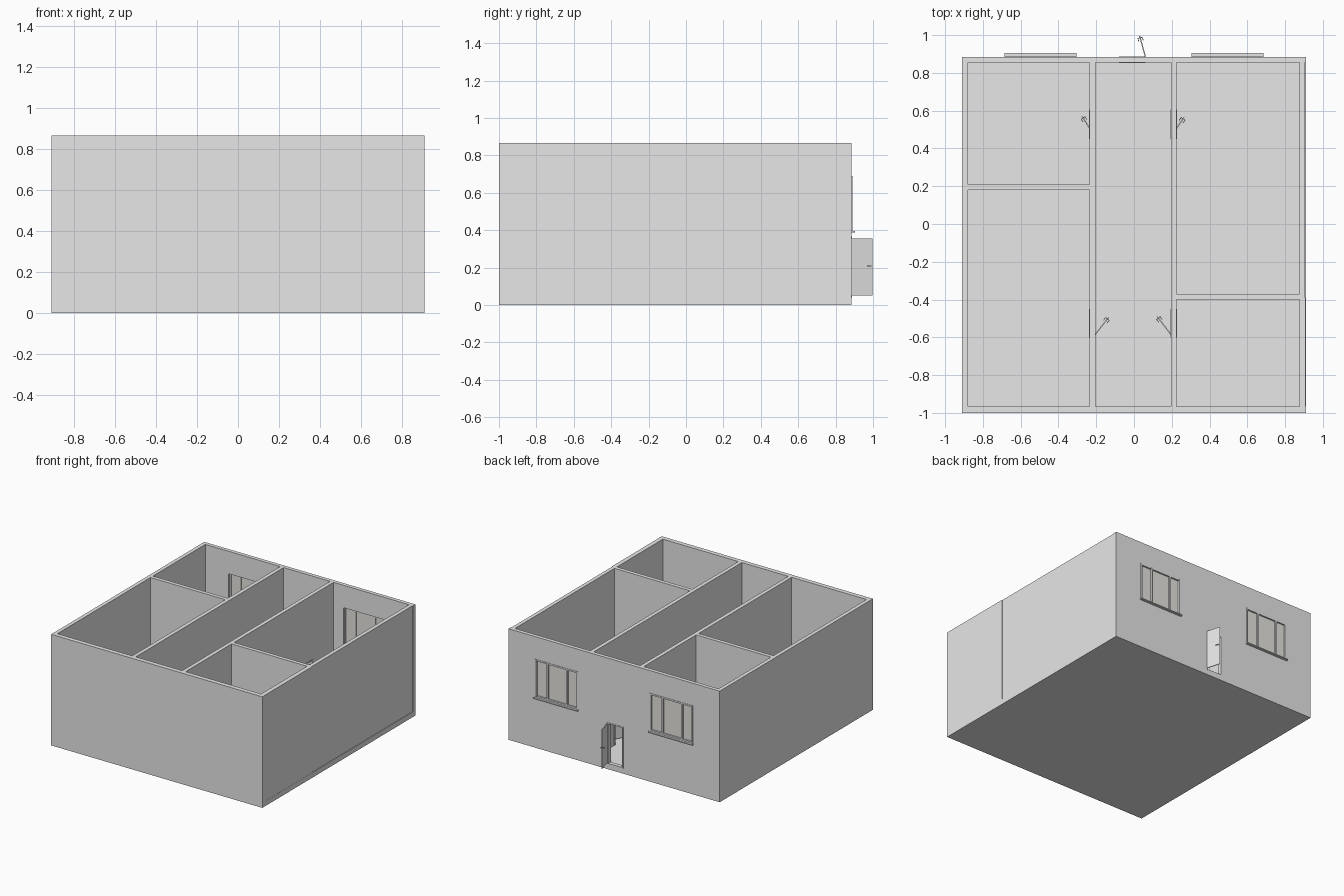
import bpy
import math
from mathutils import Vector

cube = bpy.data.objects.get("Cube")
if cube:
    bpy.data.objects.remove(cube, do_unlink=True)


def material(name, rgb):
    mat = bpy.data.materials.new(name)
    mat.use_nodes = True
    mat.diffuse_color = (*rgb, 1)
    mat.node_tree.nodes["Principled BSDF"].inputs["Base Color"].default_value = (*rgb, 1)
    return mat


GREY = material("plain grey", (0.8, 0.8, 0.8))
PANE = material("pale warm glass", (0.95, 0.93, 0.88))

FLOOR, TOP = 0.04, 0.865
DOOR_LOW, DOOR_TOP = 0.05, 0.355
SILL, HEAD = 0.395, 0.69
BACK_IN, BACK = 0.855, 0.885


def box(name, x, y, z, mat=GREY):
    """Box from three (low, high) ranges."""
    lo, hi = Vector((x[0], y[0], z[0])), Vector((x[1], y[1], z[1]))
    bpy.ops.mesh.primitive_cube_add(size=1, location=(lo + hi) / 2)
    ob = bpy.context.object
    ob.name = name
    ob.scale = hi - lo
    bpy.ops.object.transform_apply(location=False, rotation=False, scale=True)
    ob.data.materials.append(mat)
    return ob


def cut(wall, x, y, z):
    """Cut a rectangular opening through a wall."""
    cutter = box("cutter", x, y, z)
    cutter.hide_render = True
    mod = wall.modifiers.new("opening", "BOOLEAN")
    mod.operation, mod.solver, mod.object = "DIFFERENCE", "EXACT", cutter
    bpy.context.view_layer.objects.active = wall
    bpy.ops.object.modifier_apply(modifier=mod.name)
    bpy.data.objects.remove(cutter, do_unlink=True)


def door_leaf(name, hinge, tip):
    """Open door between two plan points, with lever handles on both sides."""
    a, b = Vector(hinge), Vector(tip)
    d = b - a
    length = d.length
    leaf = box(name, (0, length), (-0.003, 0.003), (DOOR_LOW, DOOR_TOP))
    parts = [leaf]
    for side in (-1, 1):
        stem = sorted((side * 0.003, side * 0.013))
        grip = sorted((side * 0.010, side * 0.014))
        parts.append(box(name + "_stem", (length - 0.012, length - 0.008), stem, (0.206, 0.211)))
        parts.append(box(name + "_lever", (length - 0.028, length - 0.008), grip, (0.206, 0.211)))
    bpy.ops.object.select_all(action="DESELECT")
    for p in parts:
        p.select_set(True)
    bpy.context.view_layer.objects.active = leaf
    bpy.ops.object.join()
    bpy.ops.object.transform_apply(location=True, rotation=False, scale=False)
    leaf.location = (a.x, a.y, 0)
    leaf.rotation_euler.z = math.atan2(d.y, d.x)


# Floor slab and outer walls
box("floor_slab", (-0.91, 0.91), (-1, BACK), (0, FLOOR))
box("front_wall", (-0.91, 0.91), (-1, -0.965), (FLOOR, TOP))
box("right_wall", (-0.91, -0.88), (-0.965, BACK_IN), (FLOOR, TOP))
box("left_wall_front", (0.875, 0.909), (-0.965, -0.39), (FLOOR, TOP))
box("left_wall_back", (0.875, 0.905), (-0.39, BACK_IN), (FLOOR, TOP))
back_wall = box("back_wall", (-0.91, 0.91), (BACK_IN, BACK), (FLOOR, TOP))

# Entrance opening, jambs and threshold
cut(back_wall, (-0.08, 0.06), (0.8, 0.95), (FLOOR - 0.01, DOOR_TOP + 0.01))
for name, x in (("left", (0.05, 0.06)), ("right", (-0.08, -0.07))):
    box("entrance_jamb_" + name, x, (BACK_IN - 0.002, BACK + 0.002), (FLOOR, DOOR_TOP + 0.01))
box("entrance_head", (-0.07, 0.05), (BACK_IN - 0.002, BACK + 0.002), (DOOR_TOP, DOOR_TOP + 0.01))
box("entrance_threshold", (-0.07, 0.05), (BACK_IN, BACK), (FLOOR, FLOOR + 0.006))
door_leaf("entrance_door", (0.06, 0.887), (0.03, 0.995))

# Three-light windows with frames, mullions, glass and sills
for side, lo, hi in (("left", 0.31, 0.68), ("right", -0.68, -0.31)):
    cut(back_wall, (lo, hi), (0.8, 0.95), (SILL, HEAD))
    frame = (0.866, BACK + 0.004)
    for i, f in enumerate((0, 0.25, 0.72, 1)):
        x = lo + 0.006 + f * (hi - lo - 0.012)
        box(f"{side}_window_post_{i}", (x - 0.006, x + 0.006), frame, (SILL, HEAD))
    for part, z in (("bottom", SILL), ("top", HEAD - 0.012)):
        box(f"{side}_window_{part}_rail", (lo, hi), (0.867, BACK + 0.003), (z, z + 0.012))
    box(side + "_window_glass", (lo, hi), (0.872, 0.876), (SILL, HEAD), PANE)
    box(side + "_window_sill", (lo - 0.005, hi + 0.005), (0.87, 0.904), (SILL - 0.008, SILL))

# Corridor walls with two inner doorways each
for side, x in (("right", (-0.235, -0.205)), ("left", (0.195, 0.225))):
    wall = box(side + "_corridor_wall", x, (-0.965, BACK_IN), (FLOOR, TOP))
    for place, lo, hi in (("back", 0.45, 0.605), ("front", -0.6, -0.45)):
        cut(wall, (x[0] - 0.05, x[1] + 0.05), (lo, hi), (FLOOR - 0.01, DOOR_TOP + 0.01))
        trim = (x[0] - 0.002, x[1] + 0.002)
        label = f"{side}_{place}_doorway"
        box(label + "_jamb_near", trim, (lo, lo + 0.01), (FLOOR, DOOR_TOP + 0.01))
        box(label + "_jamb_far", trim, (hi - 0.01, hi), (FLOOR, DOOR_TOP + 0.01))
        box(label + "_head", trim, (lo + 0.01, hi - 0.01), (DOOR_TOP, DOOR_TOP + 0.01))

# Cross walls between rooms
box("right_cross_wall", (-0.88, -0.235), (0.18, 0.21), (FLOOR, TOP))
box("left_cross_wall", (0.225, 0.875), (-0.40, -0.37), (FLOOR, TOP))

# Open inner doors
door_leaf("right_back_door", (-0.205, 0.46), (-0.275, 0.57))
door_leaf("left_back_door", (0.195, 0.46), (0.265, 0.565))
door_leaf("right_front_door", (-0.205, -0.585), (-0.135, -0.495))
door_leaf("left_front_door", (0.195, -0.585), (0.123, -0.49))
